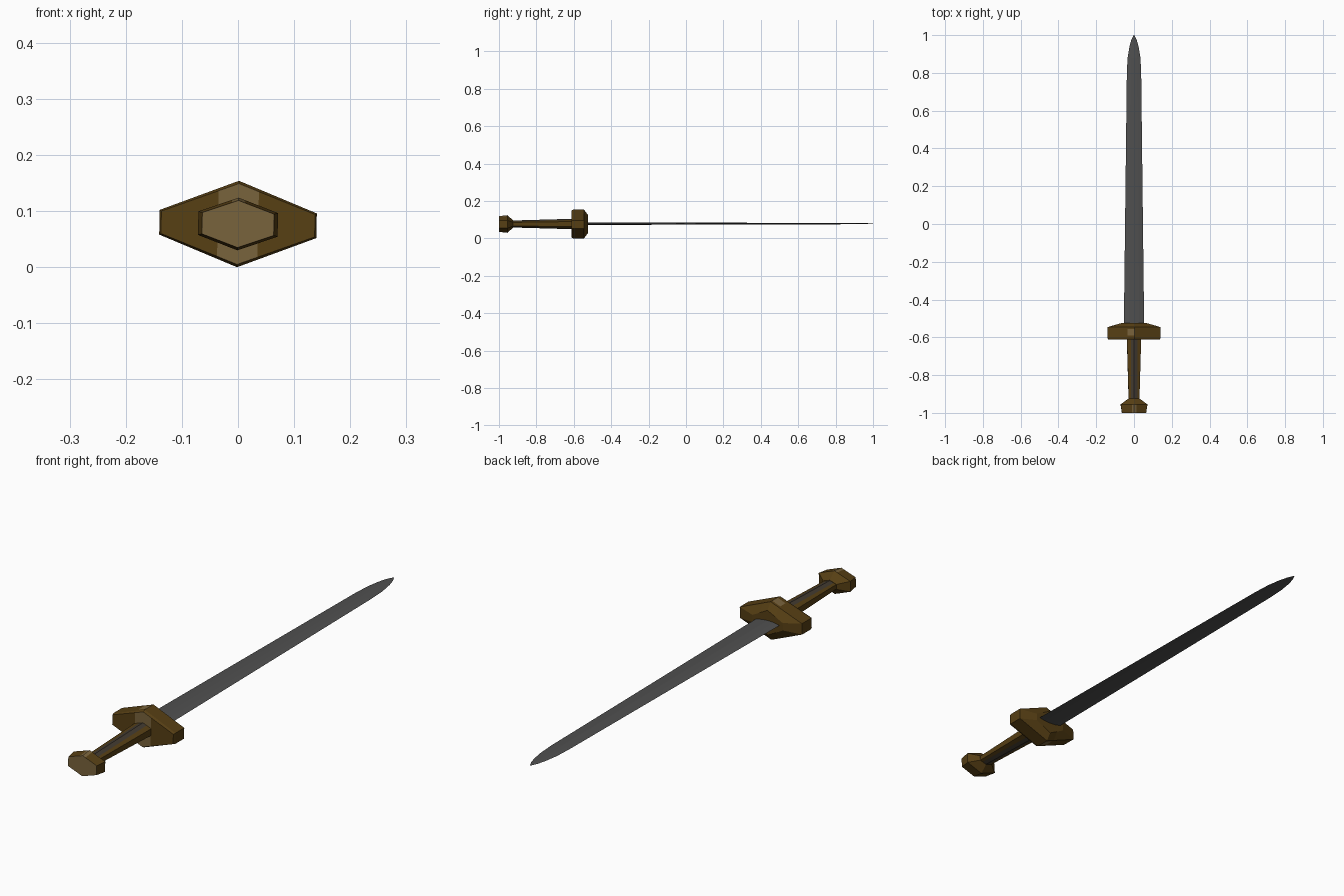
import bpy, bmesh, math
from mathutils import Matrix, Vector

if "Cube" in bpy.data.objects:
    bpy.data.objects.remove(bpy.data.objects["Cube"])

ZC = 0.077                                  # height of the sword's axis
ROLL = Matrix.Rotation(math.radians(1.3), 4, 'Y')


def mat(name, rgb):
    m = bpy.data.materials.new(name)
    m.diffuse_color = (*rgb, 1)
    m.use_nodes = True
    m.node_tree.nodes["Principled BSDF"].inputs["Base Color"].default_value = m.diffuse_color
    return m


BROWN = mat("brown", (0.095, 0.050, 0.007))
TAN = mat("tan", (0.19, 0.125, 0.045))
GREY_BROWN = mat("grey_brown", (0.055, 0.043, 0.030))
STEEL = mat("steel", (0.080, 0.080, 0.080))


def hexagon(y, rx, hz, side):
    """Six-sided section with points up and down and upright ends."""
    return [Vector((x, y, z)) for x, z in
            ((0, hz), (rx, side), (rx, -side), (0, -hz), (-rx, -side), (-rx, side))]


def loft(name, rings, mats, cuts=(), rule=None, smooth=False):
    """Skin a row of rings, cut it by planes, then colour faces by a rule."""
    bm = bmesh.new()
    vs = [[bm.verts.new(p) for p in r] for r in rings]
    for a, b in zip(vs, vs[1:]):
        n = len(a)
        for i in range(n):
            bm.faces.new((a[i], a[(i + 1) % n], b[(i + 1) % n], b[i]))
    bm.faces.new(vs[0])
    bm.faces.new(vs[-1][::-1])
    bmesh.ops.recalc_face_normals(bm, faces=bm.faces)
    for axis, d in cuts:
        no = Vector((axis == 'x', axis == 'y', axis == 'z'))
        bmesh.ops.bisect_plane(bm, geom=bm.verts[:] + bm.edges[:] + bm.faces[:],
                               plane_co=no * d, plane_no=no)
    bm.normal_update()
    for f in bm.faces:
        f.smooth = smooth
        if rule:
            f.material_index = rule(f.calc_center_median(), f.normal)
    bm.transform(Matrix.Translation((0, 0, ZC)) @ ROLL)
    me = bpy.data.meshes.new(name)
    bm.to_mesh(me)
    bm.free()
    for m in mats:
        me.materials.append(m)
    ob = bpy.data.objects.new(name, me)
    bpy.context.collection.objects.link(ob)
    return ob


# Blade: thin lens section, tapering to a rounded tip
outline = [(-0.56, 0.054, 0.007), (0.2, 0.045, 0.005), (0.8, 0.038, 0.0035),
           (0.88, 0.034, 0.003), (0.94, 0.024, 0.0025), (0.975, 0.014, 0.002),
           (1.0, 0.002, 0.001)]
lens = ((1, 0), (0.5, 0.75), (0, 1), (-0.5, 0.75), (-1, 0),
        (-0.5, -0.75), (0, -1), (0.5, -0.75))
loft("blade", [[Vector((w * x, y, t * z + 0.002)) for x, z in lens]
               for y, w, t in outline], [STEEL])

# Guard: wide hexagon block, chamfered toward the blade, tan patches
loft("guard", [hexagon(-0.612, 0.137, 0.072, 0.020), hexagon(-0.602, 0.140, 0.077, 0.022),
               hexagon(-0.546, 0.140, 0.077, 0.022), hexagon(-0.525, 0.068, 0.050, 0.015)],
     [BROWN, TAN],
     [('x', -0.036), ('x', 0), ('x', 0.036), ('y', -0.59), ('y', -0.556)],
     lambda c, n: int(abs(c.x) < 0.036 and (n.y < -0.5 or (
         abs(n.z) > 0.5 and -0.59 < c.y < -0.556 and c.x < 0))))

# Grip: tapered hexagonal bar with a grey-brown band along top and bottom
loft("grip", [hexagon(-0.95, 0.028, 0.018, 0.009), hexagon(-0.60, 0.038, 0.028, 0.014)],
     [BROWN, GREY_BROWN], [('x', -0.017), ('x', 0.017)],
     lambda c, n: int(abs(c.x) < 0.017))

# Pommel: hexagonal knob with a tan end face
loft("pommel", [hexagon(-1.0, 0.064, 0.042, 0.019), hexagon(-0.955, 0.071, 0.047, 0.021),
                hexagon(-0.925, 0.030, 0.020, 0.010)],
     [BROWN, TAN], [('x', -0.012), ('x', 0.012)],
     lambda c, n: int(n.y < -0.9 or (abs(c.x) < 0.012 and n.z > 0.5 and c.y < -0.96)))
